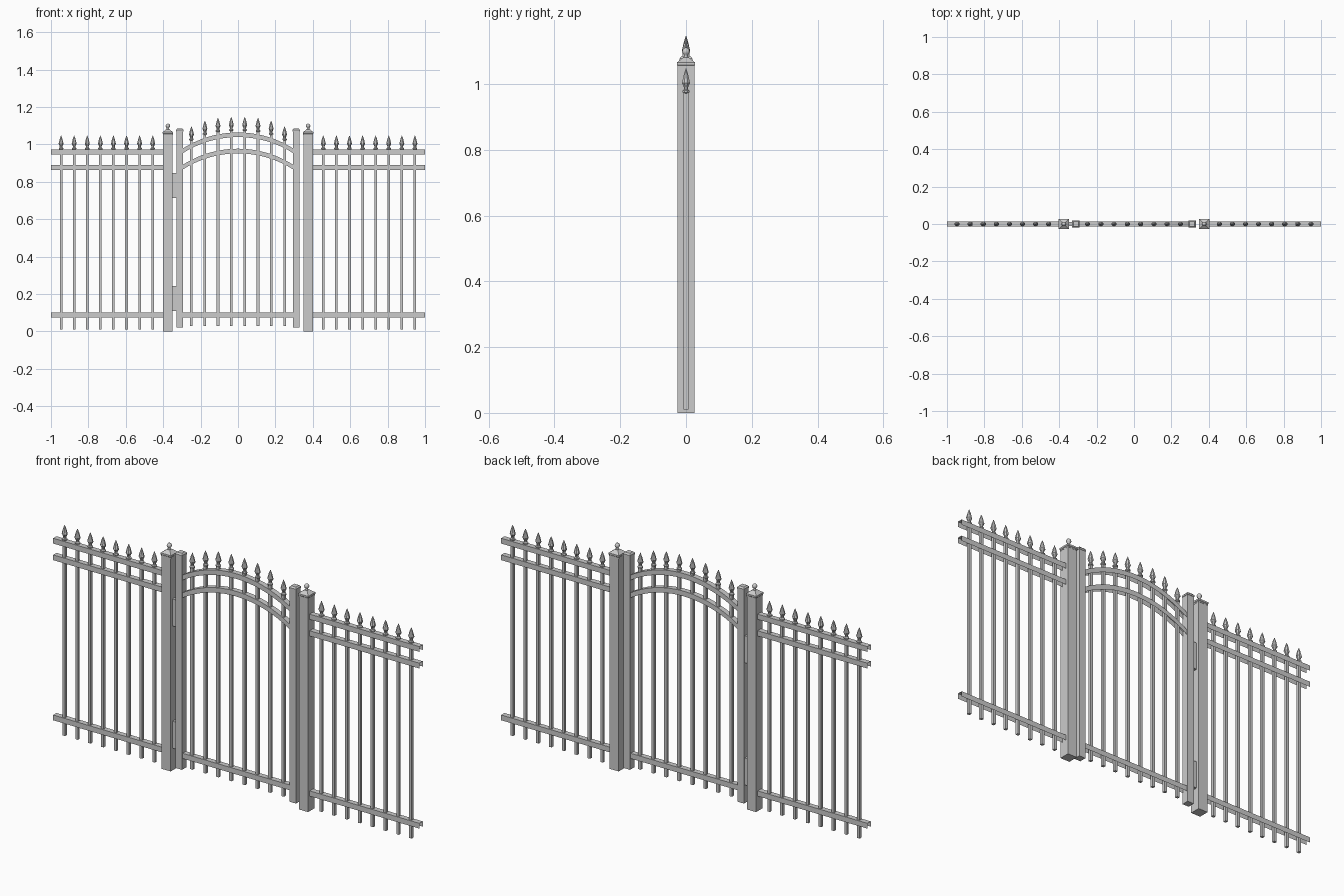
import bpy, bmesh, math
from mathutils import Matrix, Vector

if "Cube" in bpy.data.objects:
    bpy.data.objects.remove(bpy.data.objects["Cube"])

R_ARCH = 0.55                      # radius of the arched gate rails


def finish(bm, name):
    me = bpy.data.meshes.new(name)
    bm.to_mesh(me)
    bm.free()
    ob = bpy.data.objects.new(name, me)
    bpy.context.collection.objects.link(ob)
    return ob


def add_box(bm, x, z0, z1, hx, hy):
    m = Matrix.Translation((x, 0, (z0 + z1) / 2)) @ Matrix.Diagonal((2 * hx, 2 * hy, z1 - z0, 1))
    bmesh.ops.create_cube(bm, size=1, matrix=m)


def add_lathe(bm, x, z, profile, sides, turn=0.0, sy=1.0):
    """Revolve (radius, height) pairs about a vertical axis."""
    rings = []
    for r, h in profile:
        rings.append([bm.verts.new((x + r * math.cos(turn + 2 * math.pi * i / sides),
                                    sy * r * math.sin(turn + 2 * math.pi * i / sides), z + h))
                      for i in range(sides)])
    for a, b in zip(rings, rings[1:]):
        for i in range(sides):
            j = (i + 1) % sides
            bm.faces.new((a[i], a[j], b[j], b[i]))
    bm.faces.new(rings[-1])
    bm.faces.new(rings[0][::-1])


def channel(name, path, height, hy=0.013):
    """Sheet rail, open underneath, following (x, top z) points."""
    bm = bmesh.new()
    rows = [[bm.verts.new((x, y, z - d)) for y, d in
             ((-hy, height), (-hy, 0), (hy, 0), (hy, height))] for x, z in path]
    for a, b in zip(rows, rows[1:]):
        for i in range(3):
            bm.faces.new((a[i], b[i], b[i + 1], a[i + 1]))
    return finish(bm, name)


FINIAL = [(.008, -.075), (.013, -.072), (.013, -.067), (.008, -.063), (.008, -.056),
          (.0145, -.043), (.008, -.018), (.001, 0)]


def picket(name, x, bottom, tip):
    bm = bmesh.new()
    add_box(bm, x, bottom, tip - .073, .007, .007)
    add_lathe(bm, x, tip, FINIAL, 8, math.pi / 8, .9)
    return finish(bm, name)


def arch(top, x):
    return top - R_ARCH + math.sqrt(R_ARCH ** 2 - x * x)


for side, label in ((-1, "left"), (1, "right")):
    # fence panel rails
    for part, top in (("top", .972), ("middle", .890), ("bottom", .100)):
        xs = sorted((side * .40, side * 1.0))
        channel(f"{label}_{part}_rail", [(x, top) for x in xs], .026)
    # fence panel pickets
    for i in range(8):
        picket(f"{label}_picket_{i}", side * (.456 + .07 * i), .01, 1.047)
    # gate pickets, mirrored about the middle
    for i, (x, tip) in enumerate(((.036, 1.146), (.107, 1.141), (.177, 1.126), (.249, 1.096))):
        picket(f"gate_{label}_picket_{i}", side * x, .03, tip)

    # post with stepped pyramid cap and ball knob
    bm = bmesh.new()
    add_box(bm, side * .375, 0, 1.052, .0255, .0255)
    finish(bm, f"{label}_post")
    bm = bmesh.new()
    s = math.sqrt(2)
    add_lathe(bm, side * .375, 0, [(.0265 * s, 1.05), (.0265 * s, 1.056), (.028 * s, 1.058),
              (.028 * s, 1.066), (.022 * s, 1.070), (.008 * s, 1.081)], 4, math.pi / 4)
    finish(bm, f"{label}_post_cap")
    bm = bmesh.new()
    ball = [(.012 * math.cos(a), 1.099 + .012 * math.sin(a))
            for a in (math.radians(d) for d in (-60, -30, 0, 30, 60, 85))]
    add_lathe(bm, side * .375, 0, [(.009, 1.079), (.006, 1.084)] + ball, 12)
    knob = finish(bm, f"{label}_post_knob")
    for p in knob.data.polygons:
        p.use_smooth = True

    # gate stile with low cap
    bm = bmesh.new()
    add_box(bm, side * .311, .02, 1.072, .0175, .0175)
    finish(bm, f"gate_{label}_stile")
    bm = bmesh.new()
    add_lathe(bm, side * .311, 0, [(.0195 * s, 1.070), (.0195 * s, 1.078), (.013 * s, 1.085)],
              4, math.pi / 4)
    finish(bm, f"gate_{label}_stile_cap")

# arched and straight gate rails
xs = [-.295 + .59 * i / 24 for i in range(25)]
channel("gate_upper_arch_rail", [(x, arch(1.064, x)) for x in xs], .025)
channel("gate_lower_arch_rail", [(x, arch(.977, x)) for x in xs], .025)
channel("gate_bottom_rail", [(-.295, .100), (.295, .100)], .026)

# hinges between left post and gate
for name, z0, z1 in (("lower_hinge", .110, .243), ("upper_hinge", .713, .846)):
    bm = bmesh.new()
    add_box(bm, -.339, z0, z1, .012, .012)
    finish(bm, name)
